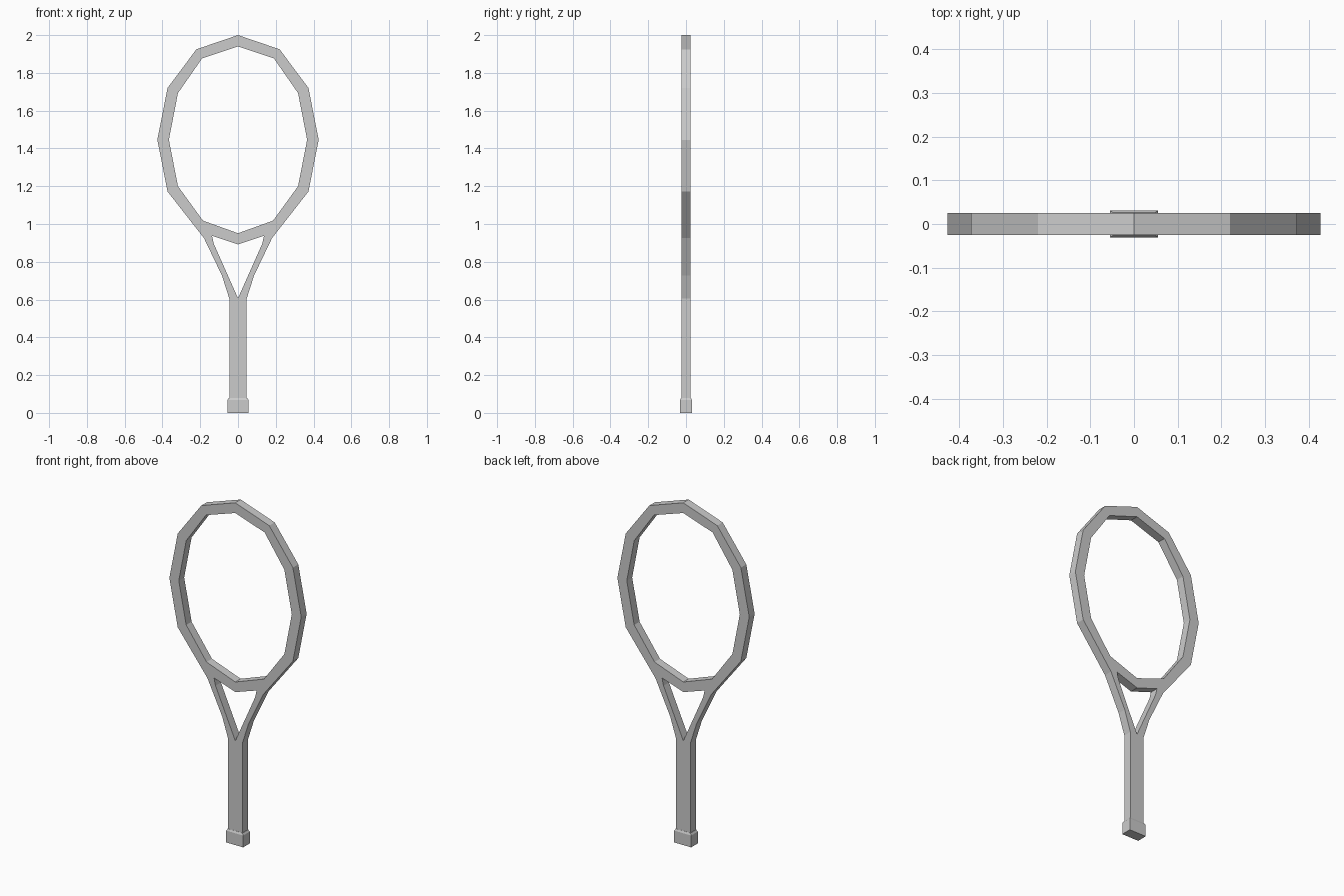
import bpy, bmesh

if "Cube" in bpy.data.objects:
    bpy.data.objects.remove(bpy.data.objects["Cube"])


def add_object(name, bm):
    bmesh.ops.recalc_face_normals(bm, faces=bm.faces)
    mesh = bpy.data.meshes.new(name)
    bm.to_mesh(mesh)
    bm.free()
    obj = bpy.data.objects.new(name, mesh)
    bpy.context.collection.objects.link(obj)
    return obj


# Right half of the frame: (x, z) outlines, top to bottom
outer = [(0, 2.0), (0.22, 1.925), (0.373, 1.72), (0.427, 1.446), (0.373, 1.172),
         (0.18, 0.925), (0.085, 0.727), (0.046, 0.605), (0.046, 0.07)]
inner = [(0, 1.94), (0.19, 1.877), (0.318, 1.693), (0.366, 1.446), (0.318, 1.2),
         (0.186, 1.018), (0, 0.951)]
throat = [(0, 0.892), (0.138, 0.938), (0.128, 0.895), (0, 0.607), (0, 0.07)]

bm = bmesh.new()
o, i, t = [[bm.verts.new((x, 0, z)) for x, z in pts] for pts in (outer, inner, throat)]

# Hoop
for k in range(4):
    bm.faces.new((o[k], o[k + 1], i[k + 1], i[k]))
# Shoulder, bridge, throat arm and handle
bm.faces.new((o[4], o[5], t[1], i[5], i[4]))
bm.faces.new((i[5], t[1], t[0], i[6]))
for k in range(5, 8):
    bm.faces.new((o[k], o[k + 1], t[k - 3], t[k - 4]))

frame = add_object("racket_frame", bm)
mirror = frame.modifiers.new("Mirror", 'MIRROR')
mirror.use_axis[0] = True
solid = frame.modifiers.new("Thickness", 'SOLIDIFY')
solid.thickness = 0.05
solid.offset = 0

# Butt cap with a bevelled upper lip
bm = bmesh.new()
rings = []
for hx, hy, z in [(0.055, 0.031, 0), (0.055, 0.031, 0.069), (0.048, 0.026, 0.08)]:
    rings.append([bm.verts.new((sx * hx, sy * hy, z))
                  for sx, sy in ((-1, -1), (1, -1), (1, 1), (-1, 1))])
for a, b in zip(rings, rings[1:]):
    for k in range(4):
        n = (k + 1) % 4
        bm.faces.new((a[k], a[n], b[n], b[k]))
bm.faces.new(rings[0])
bm.faces.new(rings[-1])
add_object("butt_cap", bm)
